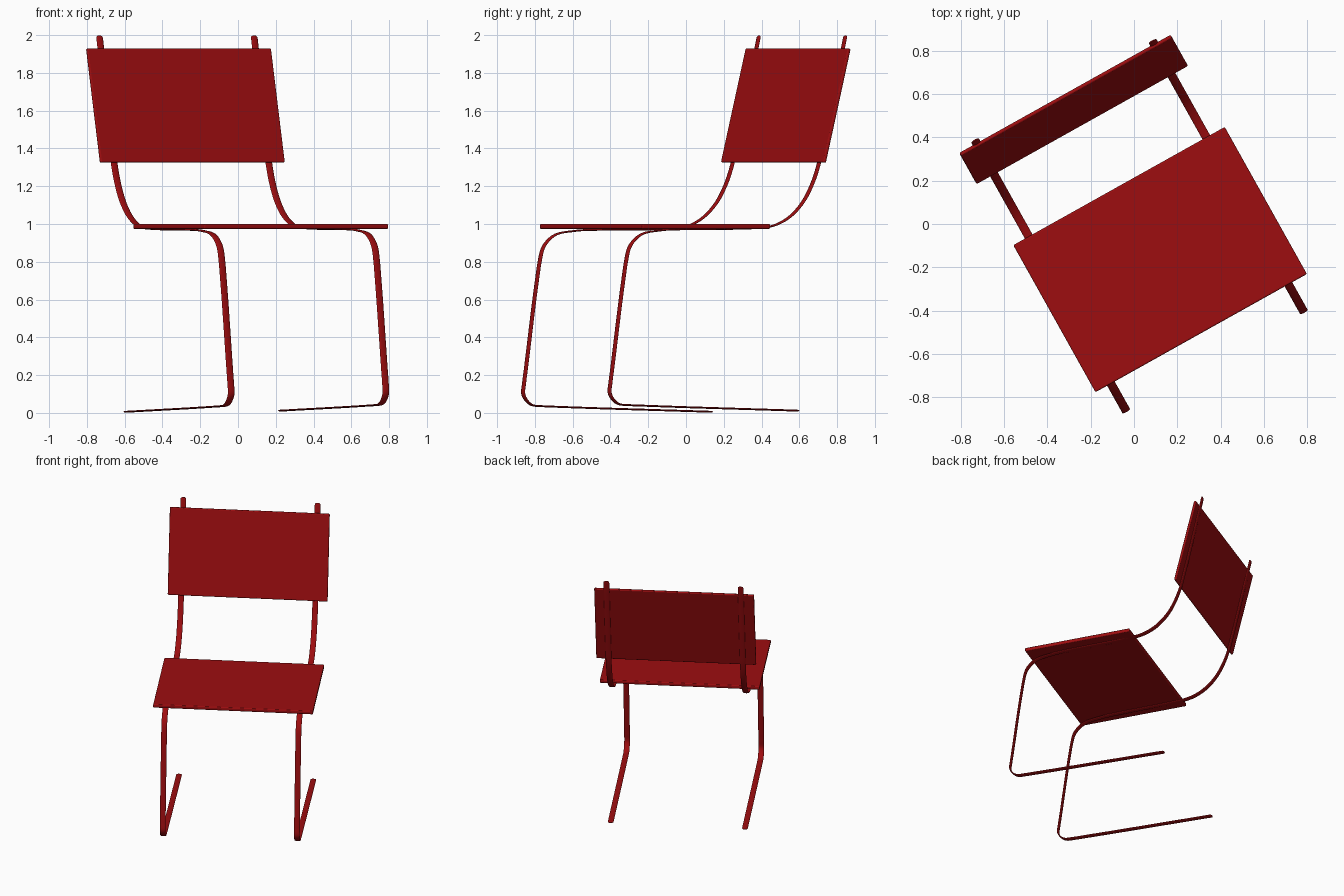
import bpy, bmesh, math
from mathutils import Matrix, Vector

if "Cube" in bpy.data.objects:
    bpy.data.objects.remove(bpy.data.objects["Cube"])

TURN = Matrix.Rotation(math.radians(29.2), 4, 'Z')   # whole chair is turned
red = bpy.data.materials.new("red")
red.diffuse_color = (0.34, 0.004, 0.005, 1)
red.use_nodes = True
red.node_tree.nodes["Principled BSDF"].inputs["Base Color"].default_value = red.diffuse_color


def finish(name, bm):
    bmesh.ops.recalc_face_normals(bm, faces=bm.faces)
    me = bpy.data.meshes.new(name)
    bm.to_mesh(me)
    bm.free()
    me.materials.append(red)
    ob = bpy.data.objects.new(name, me)
    ob.matrix_world = TURN
    bpy.context.collection.objects.link(ob)
    return ob


def panel(name, size, centre, tilt=0):
    # flat board with slightly rounded edges
    bm = bmesh.new()
    bmesh.ops.create_cube(bm, size=1)
    bmesh.ops.scale(bm, vec=size, verts=bm.verts)
    bmesh.ops.bevel(bm, geom=bm.edges[:], offset=0.007, segments=3,
                    profile=0.5, affect='EDGES')
    bm.transform(Matrix.Translation(centre) @ Matrix.Rotation(tilt, 4, 'X'))
    return finish(name, bm)


def smooth_path(pts, steps=6):
    # smooth spline through the profile points
    p = [Vector(q) for q in pts]
    p = [2 * p[0] - p[1]] + p + [2 * p[-1] - p[-2]]
    out = []
    for a, b, c, d in zip(p, p[1:], p[2:], p[3:]):
        la, lb, lc = (b - a).length, (c - b).length, (d - c).length
        m1 = ((b - a) / la * lb + (c - b) / lb * la) / (la + lb) * lb
        m2 = ((c - b) / lb * lc + (d - c) / lc * lb) / (lb + lc) * lb
        for i in range(steps):
            t = i / steps
            out.append(b * (2*t**3 - 3*t**2 + 1) + m1 * (t**3 - 2*t**2 + t)
                       + c * (3*t**2 - 2*t**3) + m2 * (t**3 - t**2))
    return out + [p[-2]]


def flat_bar(name, u, lift, pts, half_w=0.02, half_t=0.005, sides=16):
    # flattened oval section swept along a side profile, with rounded ends
    bm = bmesh.new()
    path = smooth_path(pts)
    first = (path[0] - path[1]).normalized()
    last = (path[-1] - path[-2]).normalized()
    path = ([path[0] + first * 0.010, path[0] + first * 0.006] + path
            + [path[-1] + last * 0.006, path[-1] + last * 0.010])
    n = len(path)
    taper = {0: 0.5, 1: 0.85, n - 2: 0.85, n - 1: 0.5}
    rings = []
    for i, q in enumerate(path):
        t = (path[min(i + 1, n - 1)] - path[max(i - 1, 0)]).normalized()
        s = taper.get(i, 1)
        z = q.y + lift * (1 - q.y / 2)
        ring = []
        for k in range(sides):
            a = 2 * math.pi * k / sides
            r = half_t * math.sin(a) * s
            ring.append(bm.verts.new((u + half_w * s * math.cos(a),
                                      q.x - t.y * r, z + t.x * r)))
        rings.append(ring)
    for r0, r1 in zip(rings, rings[1:]):
        for k in range(sides):
            j = (k + 1) % sides
            bm.faces.new((r0[k], r0[j], r1[j], r1[k]))
    bm.faces.new(rings[0])
    bm.faces.new(rings[-1])
    return finish(name, bm)


# Side profile (depth, height): foot, front leg, seat support, back upright
profile = [(0.40, 0.006), (0.3, 0.0088), (-0.55, 0.033), (-0.608, 0.035),
           (-0.695, 0.048), (-0.733, 0.095), (-0.729, 0.16), (-0.721, 0.215),
           (-0.647, 0.73), (-0.637, 0.79), (-0.608, 0.885), (-0.555, 0.935),
           (-0.426, 0.963), (-0.30, 0.969), (-0.22, 0.97), (0.12, 0.974),
           (0.19, 0.977), (0.271, 0.992), (0.35, 1.03), (0.435, 1.11),
           (0.494, 1.21), (0.539, 1.335), (0.558, 1.41), (0.693, 1.987)]

bars = [flat_bar("left_frame_bar", -0.452, 0.0, profile),
        flat_bar("right_frame_bar", 0.486, 0.006, profile)]
panel("seat", (1.117, 0.777, 0.026), (0.025, -0.202, 0.987))
panel("backrest", (1.117, 0.018, 0.622), (0.0146, 0.597, 1.627),
      -math.radians(14))

# Smooth shading on the swept bars only; the panels stay flat
for ob in bars:
    bpy.ops.object.select_all(action='DESELECT')
    ob.select_set(True)
    bpy.context.view_layer.objects.active = ob
    bpy.ops.object.shade_smooth_by_angle(angle=math.radians(40))
